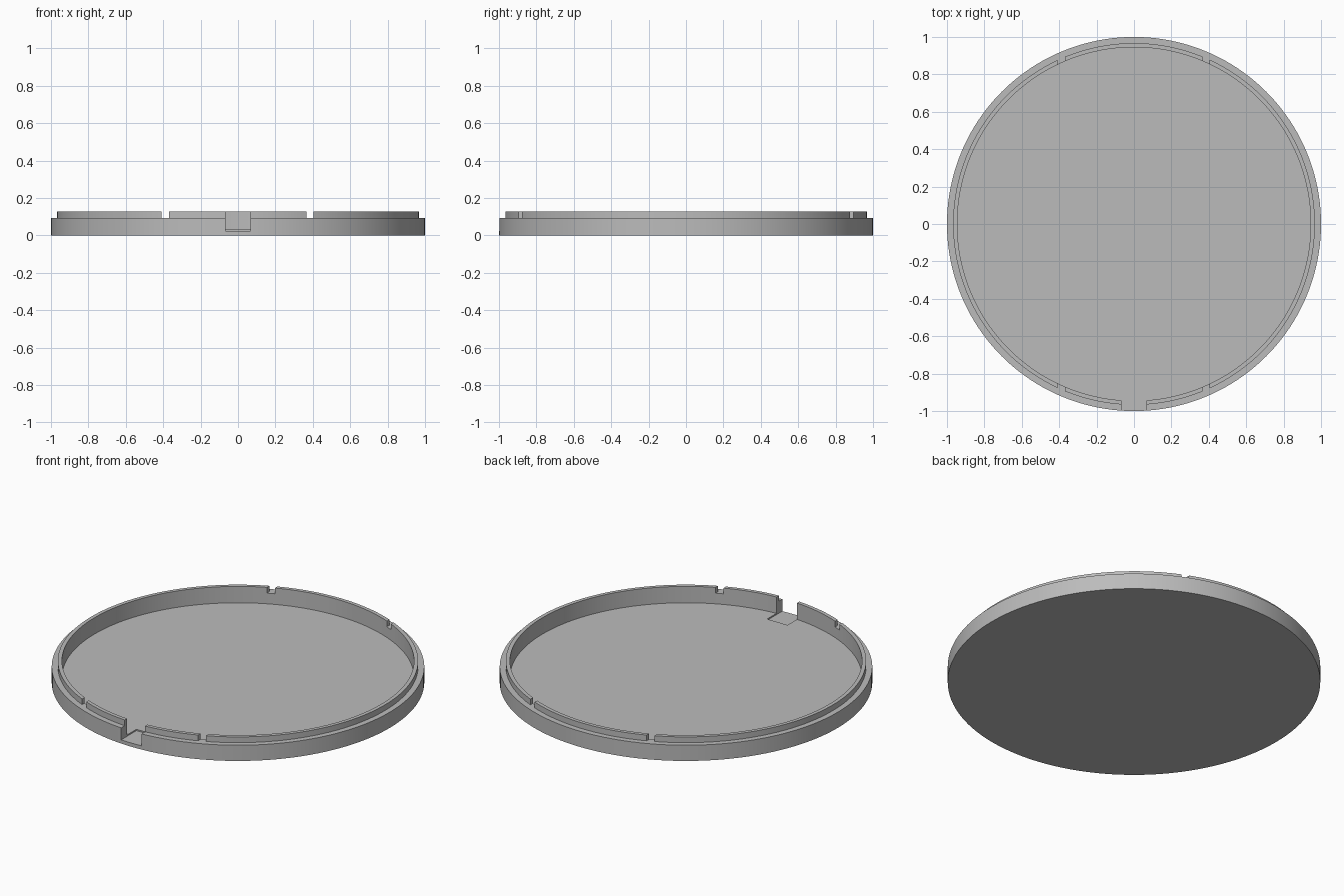
import bpy
import bmesh
from math import cos, sin, tau, radians

cube = bpy.data.objects.get("Cube")
if cube:
    bpy.data.objects.remove(cube)

SEGMENTS = 160
LEDGE, TOP = 0.093, 0.127
FLOOR, RECESS = 0.03, 0.022

grey = bpy.data.materials.new("matte grey")
grey.use_nodes = True
colour = (0.5, 0.5, 0.5, 1)
grey.diffuse_color = colour
grey.node_tree.nodes["Principled BSDF"].inputs["Base Color"].default_value = colour


def lathe(name, profile):
    """Turn a radius/height profile round z and cap both ends."""
    bm = bmesh.new()
    rings = [[bm.verts.new((r * cos(tau * i / SEGMENTS), r * sin(tau * i / SEGMENTS), z))
              for i in range(SEGMENTS)] for r, z in profile]
    for a, b in zip(rings, rings[1:]):
        for i in range(SEGMENTS):
            j = (i + 1) % SEGMENTS
            bm.faces.new((a[i], a[j], b[j], b[i]))
    bm.faces.new(rings[0][::-1])
    bm.faces.new(rings[-1])
    bmesh.ops.recalc_face_normals(bm, faces=bm.faces)
    mesh = bpy.data.meshes.new(name)
    bm.to_mesh(mesh)
    bm.free()
    obj = bpy.data.objects.new(name, mesh)
    bpy.context.collection.objects.link(obj)
    mesh.materials.append(grey)
    return obj


def cut_box(target, low, high):
    """Subtract a box given by two opposite corners."""
    bpy.ops.mesh.primitive_cube_add(
        size=1, location=[(a + b) / 2 for a, b in zip(low, high)])
    cutter = bpy.context.object
    cutter.name = "cutter"
    cutter.scale = [b - a for a, b in zip(low, high)]
    cutter.hide_render = True
    cutter.data.materials.append(grey)
    mod = target.modifiers.new("cut", "BOOLEAN")
    mod.operation = "DIFFERENCE"
    mod.solver = "EXACT"
    mod.object = cutter
    bpy.context.view_layer.update()
    bpy.context.view_layer.objects.active = target
    bpy.ops.object.modifier_apply(modifier=mod.name)
    bpy.data.objects.remove(cutter)


# Shallow round tray with a stepped lip
tray = lathe("round_tray", [(1, 0), (1, LEDGE), (0.967, LEDGE),
                            (0.967, TOP), (0.945, TOP), (0.945, FLOOR)])

# Four small slots through the lip
for x in (-0.388, 0.385):
    for y in (-0.88, 0.88):
        cut_box(tray, (x - 0.02, y - 0.06, LEDGE), (x + 0.02, y + 0.06, 0.2))

# Front opening with a shallow recess running into the floor
cut_box(tray, (-0.067, -1.1, RECESS), (0.067, -0.855, 0.2))

bpy.ops.object.select_all(action="DESELECT")
tray.select_set(True)
bpy.context.view_layer.objects.active = tray
bpy.ops.object.shade_smooth_by_angle(angle=radians(30))
